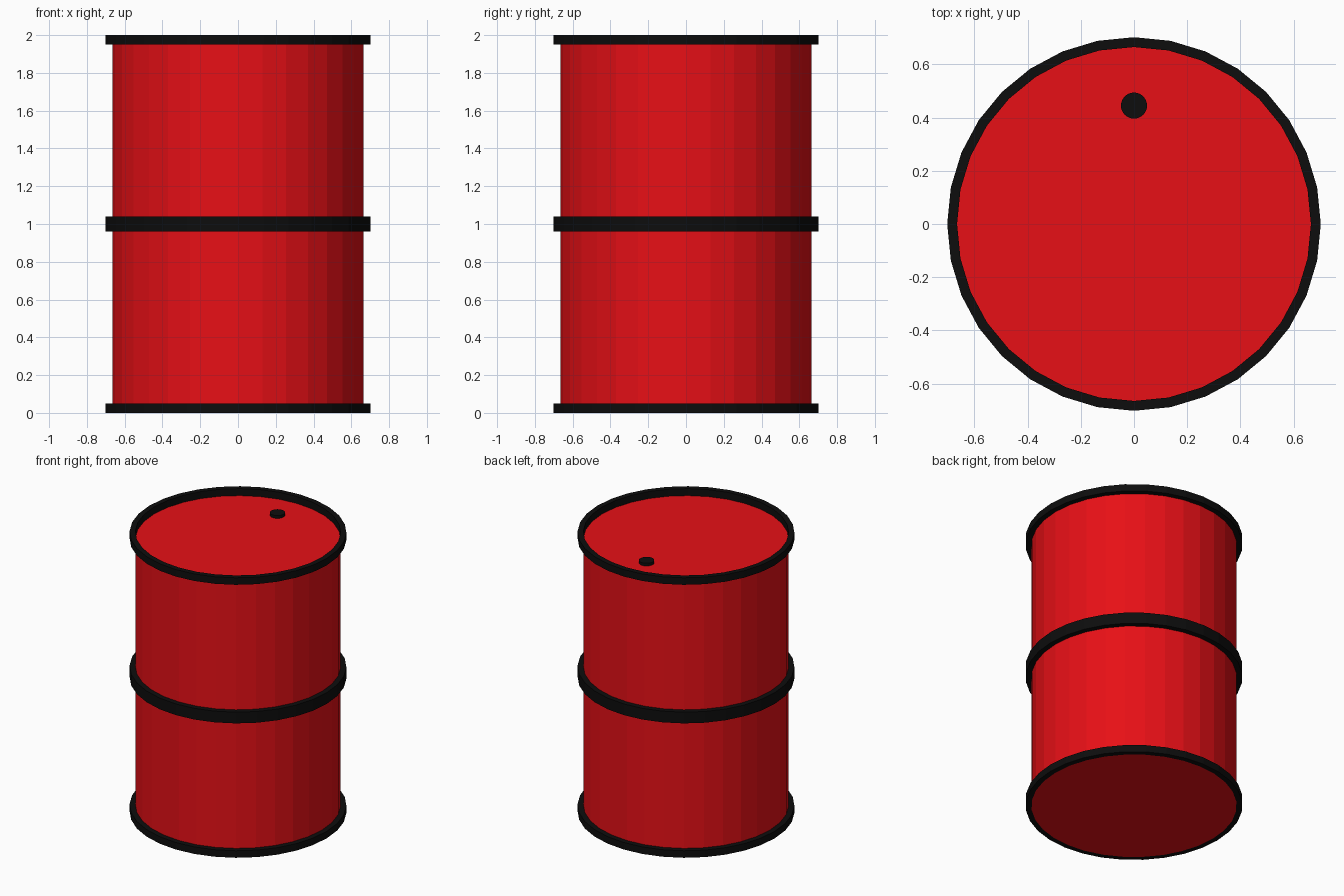
import bpy, bmesh, math

if "Cube" in bpy.data.objects:
    bpy.data.objects.remove(bpy.data.objects["Cube"])

SIDES = 32
R_BODY, R_RIM = 0.665, 0.702


def material(name, colour):
    m = bpy.data.materials.new(name)
    m.diffuse_color = (*colour, 1.0)
    m.use_nodes = True
    m.node_tree.nodes["Principled BSDF"].inputs["Base Color"].default_value = m.diffuse_color
    return m


red = material("red_paint", (0.8, 0.005, 0.008))
black = material("black_paint", (0.004, 0.004, 0.004))


def finish(name, bm, mat):
    bmesh.ops.recalc_face_normals(bm, faces=bm.faces)
    mesh = bpy.data.meshes.new(name)
    bm.to_mesh(mesh)
    bm.free()
    mesh.materials.append(mat)
    obj = bpy.data.objects.new(name, mesh)
    bpy.context.collection.objects.link(obj)
    return obj


def cylinder(name, radius, z0, z1, mat, y=0.0):
    bm = bmesh.new()
    bmesh.ops.create_cone(bm, cap_ends=True, segments=SIDES, radius1=radius,
                          radius2=radius, depth=z1 - z0)
    bmesh.ops.translate(bm, verts=bm.verts, vec=(0, y, (z0 + z1) / 2))
    return finish(name, bm, mat)


def hoop(name, z0, z1, mat):
    # Rectangular section swept round the barrel
    bm = bmesh.new()
    section = [(R_BODY, z0), (R_RIM, z0), (R_RIM, z1), (R_BODY, z1)]
    rings = []
    for i in range(SIDES):
        a = 2 * math.pi * i / SIDES
        rings.append([bm.verts.new((r * math.cos(a), r * math.sin(a), z))
                      for r, z in section])
    for i in range(SIDES):
        p, q = rings[i], rings[(i + 1) % SIDES]
        for k in range(4):
            n = (k + 1) % 4
            bm.faces.new((p[k], q[k], q[n], p[n]))
    return finish(name, bm, mat)


# Barrel body, its lid recessed below the top rim
cylinder("barrel_body", R_BODY, 0.0, 1.95, red)

# Three hoops
hoop("bottom_rim", 0.0, 0.05, black)
hoop("middle_hoop", 0.96, 1.04, black)
hoop("top_rim", 1.95, 2.0, black)

# Filler cap on the lid
cylinder("filler_cap", 0.049, 1.94, 1.97, black, y=0.445)
